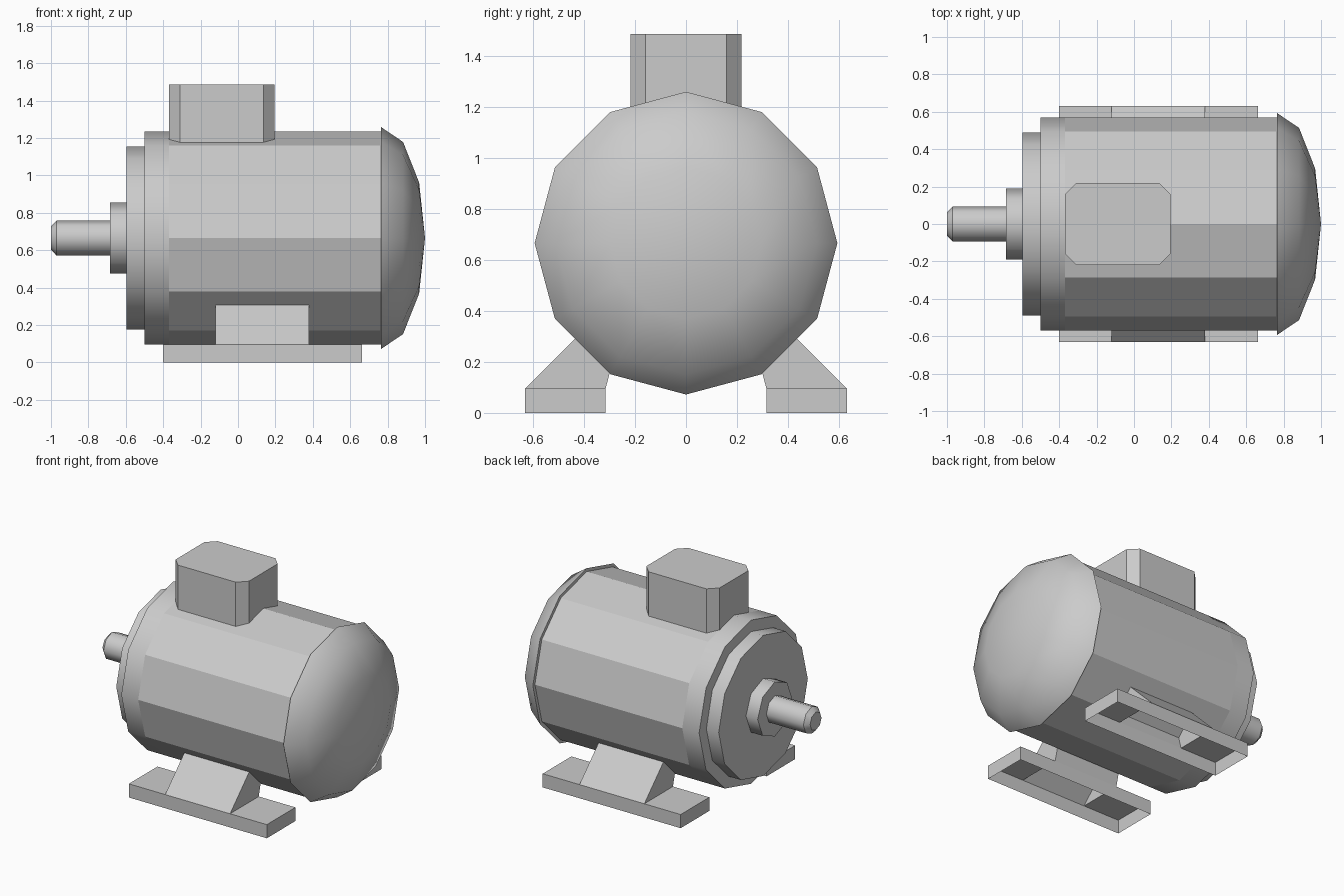
import bpy, bmesh
from math import sin, cos, radians, tau

if "Cube" in bpy.data.objects:
    bpy.data.objects.remove(bpy.data.objects["Cube"])

AXIS_Z = 0.665


def finish(bm, name):
    mesh = bpy.data.meshes.new(name)
    bm.to_mesh(mesh)
    bm.free()
    ob = bpy.data.objects.new(name, mesh)
    bpy.context.collection.objects.link(ob)
    return ob


def lathe(name, profile, sides, smooth=True, sharp_rings=True):
    """Revolve (x, radius) points about the motor axis; radius 0 is a pole."""
    bm = bmesh.new()
    rings = []
    for x, r in profile:
        count = sides if r > 0 else 1
        rings.append([bm.verts.new((x, r * sin(tau * i / sides), AXIS_Z + r * cos(tau * i / sides)))
                      for i in range(count)])
    for a, b in zip(rings, rings[1:]):
        for i in range(sides):
            j = (i + 1) % sides
            if len(b) == 1:
                f = bm.faces.new((a[i], a[j], b[0]))
            else:
                f = bm.faces.new((a[i], a[j], b[j], b[i]))
            f.smooth = smooth
    # outward direction: flip when the profile runs toward +x
    bm.normal_update()
    f = next(f for f in bm.faces if abs(f.normal.x) < 0.9)
    c = f.calc_center_median()
    if f.normal.y * c.y + f.normal.z * (c.z - AXIS_Z) < 0:
        bmesh.ops.reverse_faces(bm, faces=bm.faces[:])
    if sharp_rings:
        for e in bm.edges:
            if len(e.link_faces) == 2 and e.calc_face_angle() > radians(31) \
                    and abs(e.verts[0].co.x - e.verts[1].co.x) < 1e-5:
                e.smooth = False
    return finish(bm, name)


# Faceted housing
lathe("housing", [(-0.37, 0.57), (0.77, 0.57)], 12, smooth=False)

# Stepped front end shield
lathe("end_shield", [(-0.37, 0.57), (-0.50, 0.57), (-0.50, 0.49), (-0.595, 0.49), (-0.595, 0)], 12)

# Collar and chamfered drive shaft
lathe("shaft_collar", [(-0.595, 0.19), (-0.685, 0.19), (-0.685, 0)], 8)
shaft = lathe("shaft", [(-0.685, 0.094), (-0.97, 0.094), (-1.0, 0.063), (-1.0, 0)], 8)

# Domed fan cover with its small overhanging lip
dome = [(0.765 + 0.235 * sin(radians(a)), 0.593 * cos(radians(a))) for a in (0, 30, 60)]
lathe("fan_cover", dome + [(1.0, 0)], 12, sharp_rings=False)
lathe_lip = bmesh.new()
lip = [[lathe_lip.verts.new((0.765, r * sin(tau * i / 12), AXIS_Z + r * cos(tau * i / 12)))
        for i in range(12)] for r in (0.57, 0.593)]
for i in range(12):
    j = (i + 1) % 12
    lathe_lip.faces.new((lip[0][i], lip[0][j], lip[1][j], lip[1][i]))
finish(lathe_lip, "fan_cover_lip")

# Terminal box with chamfered upright corners
x0, x1, y1, c = -0.37, 0.195, 0.218, 0.06
outline = [(x0 + c, -y1), (x1 - c, -y1), (x1, -y1 + c), (x1, y1 - c),
           (x1 - c, y1), (x0 + c, y1), (x0, y1 - c), (x0, -y1 + c)]
bm = bmesh.new()
low = [bm.verts.new((x, y, 1.16)) for x, y in outline]
top = [bm.verts.new((x, y, 1.485)) for x, y in outline]
bm.faces.new(top)
for i in range(8):
    j = (i + 1) % 8
    bm.faces.new((low[i], low[j], top[j], top[i]))
finish(bm, "terminal_box")

# Hollow feet, open underneath, each with a sloping middle bracket
xs = (-0.40, -0.12, 0.38, 0.663)
ys = (0.315, 0.63)
bm = bmesh.new()
base, plate = ([[bm.verts.new((x, y, z)) for y in ys] for x in xs] for z in (0, 0.095))
head = [[bm.verts.new((x, y, z)) for y, z in ((0.29, 0.19), (0.40, 0.325))] for x in xs[1:3]]
hidden = []


def tube(a, b):
    """Side walls running along x between the lower pair row a and upper row b."""
    for side in (0, 1):
        for i in range(len(a) - 1):
            bm.faces.new((a[i][side], a[i + 1][side], b[i + 1][side], b[i][side]))
    for i in (0, -1):
        bm.faces.new((a[i][0], a[i][1], b[i][1], b[i][0]))


def strip(row, i):
    return bm.faces.new((row[i][0], row[i][1], row[i + 1][1], row[i + 1][0]))


tube(base, plate)
tube(plate[1:3], head)
strip(plate, 0)
strip(plate, 2)
hidden = [strip(base, i) for i in range(3)] + [strip(head, 0)]
bmesh.ops.recalc_face_normals(bm, faces=bm.faces[:])
bmesh.ops.delete(bm, geom=hidden, context='FACES_ONLY')
feet = finish(bm, "mounting_feet")
mirror = feet.modifiers.new("mirror", 'MIRROR')
mirror.use_axis = (False, True, False)
mirror.use_mirror_merge = False
